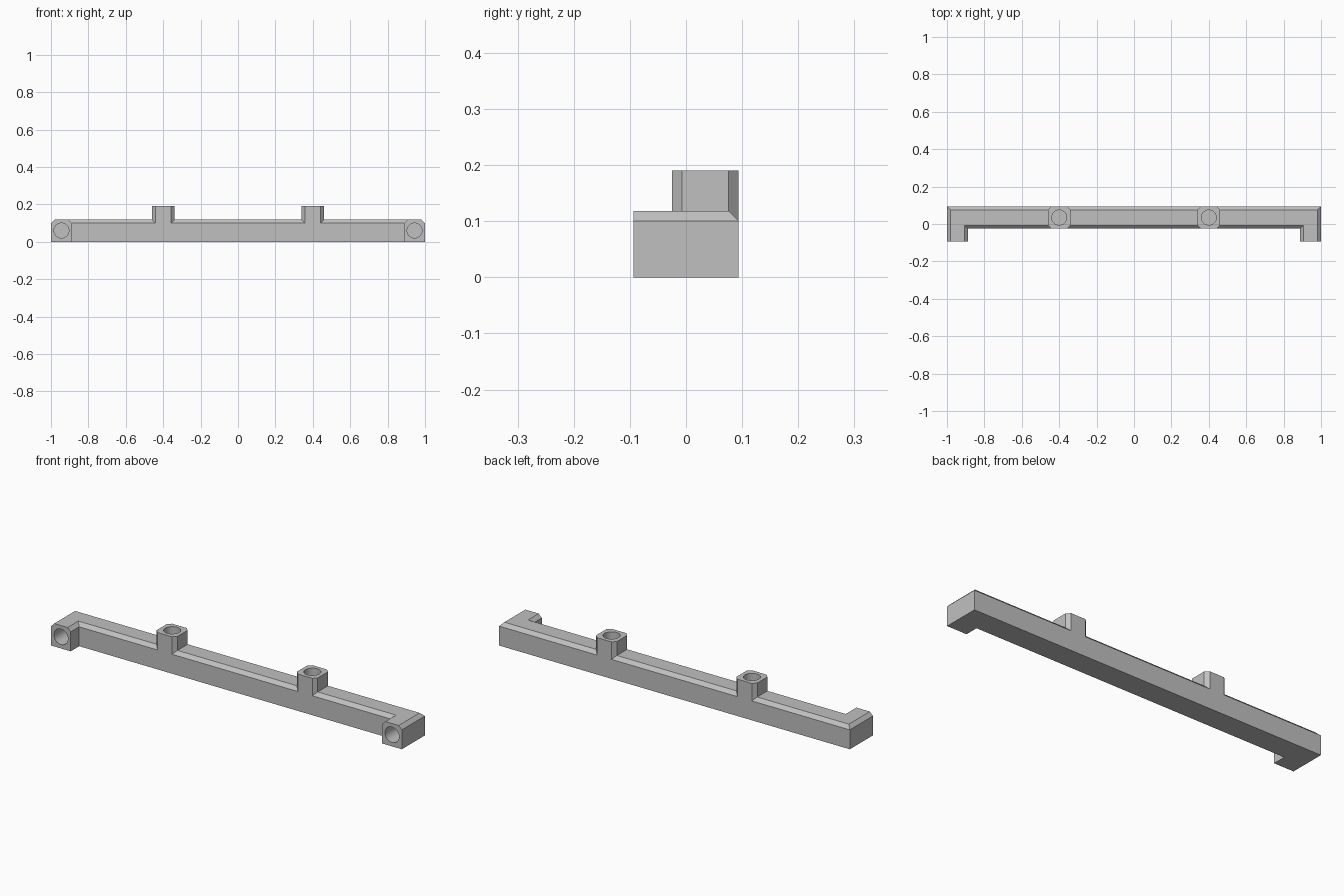
import bpy, bmesh, math

cube = bpy.data.objects.get("Cube")
if cube:
    bpy.data.objects.remove(cube, do_unlink=True)

# Main dimensions
FRONT, BACK, INNER = -0.094, 0.094, -0.025
ARM, HEIGHT, CUT = 0.888, 0.118, 0.018
POST_X, POST_TOP, HOLE = 0.4, 0.19, 0.04
POST_Y = (INNER + BACK) / 2
HALF = (BACK - INNER) / 2
END_X, HOLE_Z, DEPTH = (1 + ARM) / 2, 0.06, 0.1

grey = bpy.data.materials.new("plain grey")
grey.use_nodes = True
colour = (0.53, 0.53, 0.53, 1)
grey.diffuse_color = colour
grey.node_tree.nodes["Principled BSDF"].inputs["Base Color"].default_value = colour


def loft(name, rings):
    """Closed solid through a stack of (outline, height) rings."""
    bm = bmesh.new()
    loops = [[bm.verts.new((x, y, z)) for x, y in pts] for pts, z in rings]
    bm.faces.new(loops[0])
    bm.faces.new(loops[-1])
    for low, high in zip(loops, loops[1:]):
        for i in range(len(low)):
            j = (i + 1) % len(low)
            bm.faces.new((low[i], low[j], high[j], high[i]))
    bmesh.ops.recalc_face_normals(bm, faces=bm.faces)
    mesh = bpy.data.meshes.new(name)
    bm.to_mesh(mesh)
    bm.free()
    mesh.materials.append(grey)
    obj = bpy.data.objects.new(name, mesh)
    bpy.context.collection.objects.link(obj)
    return obj


def frame_outline(c):
    """U-shaped outline drawn in by c, except at the arm ends."""
    half = [(ARM + c, INNER + c), (ARM + c, FRONT), (1 - c, FRONT), (1 - c, BACK - c)]
    return half + [(-x, y) for x, y in reversed(half)]


def combine(target, other, operation):
    mod = target.modifiers.new(other.name, 'BOOLEAN')
    mod.operation, mod.object, mod.solver = operation, other, 'EXACT'
    bpy.context.view_layer.objects.active = target
    bpy.ops.object.modifier_apply(modifier=mod.name)
    bpy.data.objects.remove(other, do_unlink=True)


def drill(target, location, tilt):
    bpy.ops.mesh.primitive_cylinder_add(vertices=48, radius=HOLE, depth=2 * DEPTH,
                                        location=location, rotation=(tilt, 0, 0))
    cutter = bpy.context.object
    cutter.name = "hole_cutter"
    cutter.hide_render = True
    cutter.data.materials.append(grey)
    combine(target, cutter, 'DIFFERENCE')


# U-shaped bar with chamfered upper edges
frame = loft("bracket_frame", [(frame_outline(0), 0),
                               (frame_outline(0), HEIGHT - CUT),
                               (frame_outline(CUT), HEIGHT)])

# Two square posts with cut corners, then the holes in posts and arm ends
for side in (-1, 1):
    inner = HALF - CUT
    quarter = [(HALF, inner), (inner, HALF)]
    outline = []
    for sx, sy in ((1, 1), (-1, 1), (-1, -1), (1, -1)):
        corner = quarter if sx * sy > 0 else quarter[::-1]
        outline += [(side * POST_X + sx * x, POST_Y + sy * y) for x, y in corner]
    post = loft("post", [(outline, HEIGHT / 2), (outline, POST_TOP)])
    combine(frame, post, 'UNION')
for side in (-1, 1):
    drill(frame, (side * POST_X, POST_Y, POST_TOP), 0)
    drill(frame, (side * END_X, FRONT, HOLE_Z), math.pi / 2)

# Smooth hole walls, sharp edges elsewhere
bpy.ops.object.select_all(action='DESELECT')
frame.select_set(True)
bpy.context.view_layer.objects.active = frame
bpy.ops.object.shade_smooth_by_angle(angle=math.radians(25))
